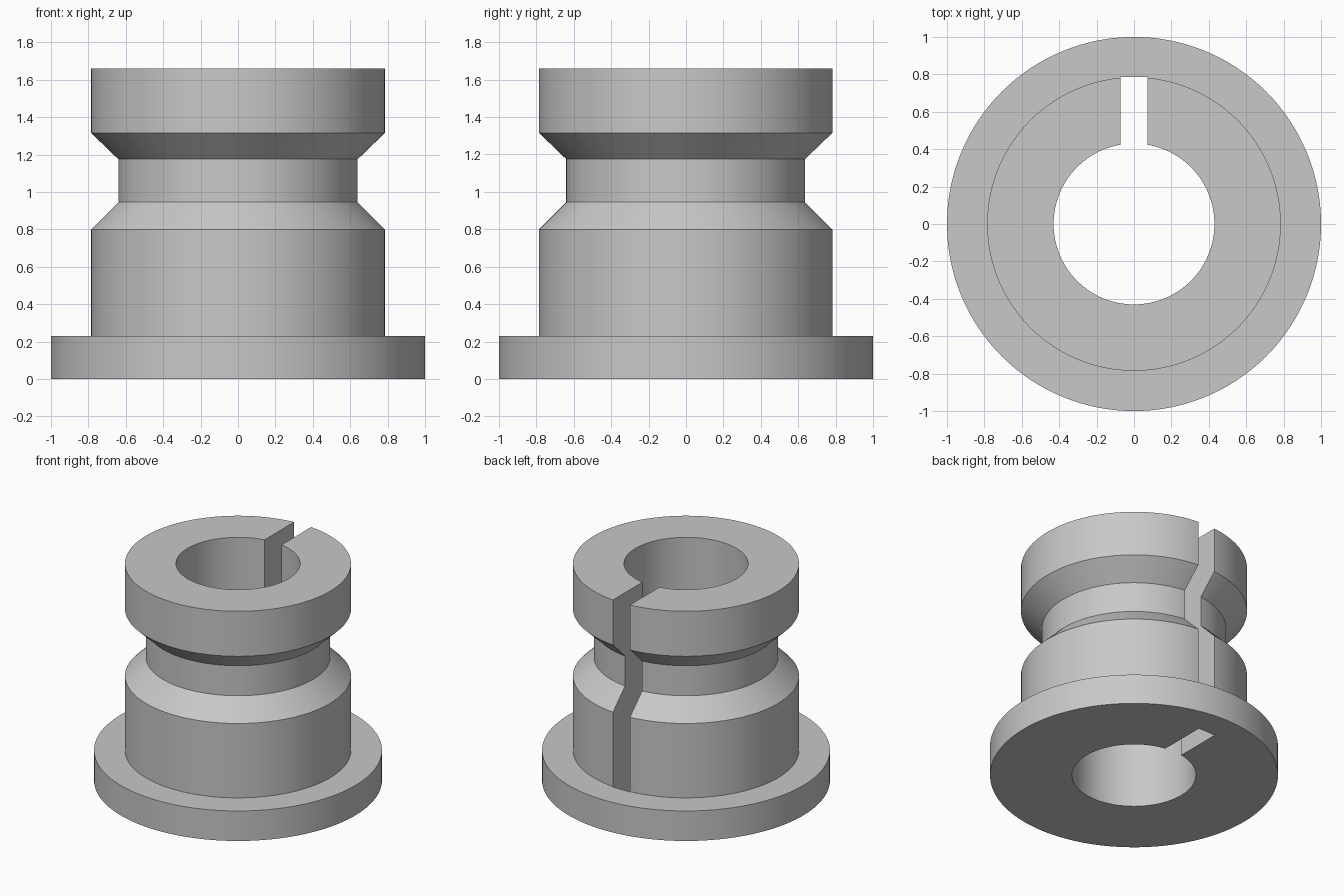
import bpy
import bmesh
from math import tau
from mathutils import Matrix, Vector

if "Cube" in bpy.data.objects:
    bpy.data.objects.remove(bpy.data.objects["Cube"], do_unlink=True)

BORE, NECK, BODY, FLANGE = 0.43, 0.64, 0.785, 1.0
SEGMENTS = 128

grey = bpy.data.materials.new("plain grey")
grey.use_nodes = True
colour = (0.58, 0.58, 0.58, 1)
grey.diffuse_color = colour
grey.node_tree.nodes["Principled BSDF"].inputs["Base Color"].default_value = colour


def add_object(name, bm):
    bmesh.ops.recalc_face_normals(bm, faces=bm.faces)
    mesh = bpy.data.meshes.new(name)
    bm.to_mesh(mesh)
    bm.free()
    obj = bpy.data.objects.new(name, mesh)
    bpy.context.collection.objects.link(obj)
    mesh.materials.append(grey)
    return obj


def lathe(name, profile):
    """Spin a closed (radius, height) outline around z."""
    bm = bmesh.new()
    verts = [bm.verts.new((r, 0, z)) for r, z in profile]
    edges = [bm.edges.new((a, b)) for a, b in zip(verts, verts[1:] + verts[:1])]
    bmesh.ops.spin(bm, geom=verts + edges, cent=(0, 0, 0), axis=(0, 0, 1),
                   angle=tau, steps=SEGMENTS, use_merge=True)
    bmesh.ops.remove_doubles(bm, verts=bm.verts, dist=0.0001)
    return add_object(name, bm)


# Flanged, grooved sleeve with a through bore
sleeve = lathe("flanged_sleeve", [
    (BORE, 0), (FLANGE, 0), (FLANGE, 0.23), (BODY, 0.23), (BODY, 0.80),
    (NECK, 0.945), (NECK, 1.175), (BODY, 1.315), (BODY, 1.66), (BORE, 1.66)])

# Keyway slot through the back wall, stopping inside the flange rim
slot_start, slot_end, slot_width = 0.2, 0.787, 0.144
bm = bmesh.new()
bmesh.ops.create_cube(bm, size=1, matrix=(
    Matrix.Translation(Vector((0, (slot_start + slot_end) / 2, 0.83)))
    @ Matrix.Diagonal((slot_width, slot_end - slot_start, 2, 1))))
cutter = add_object("slot_cutter", bm)
cutter.hide_render = True

cut = sleeve.modifiers.new("slot", "BOOLEAN")
cut.operation = "DIFFERENCE"
cut.solver = "EXACT"
cut.object = cutter

bpy.ops.object.select_all(action="DESELECT")
sleeve.select_set(True)
bpy.context.view_layer.objects.active = sleeve
bpy.ops.object.modifier_apply(modifier=cut.name)
bpy.data.objects.remove(cutter, do_unlink=True)
bpy.ops.object.shade_smooth_by_angle(angle=0.5)
